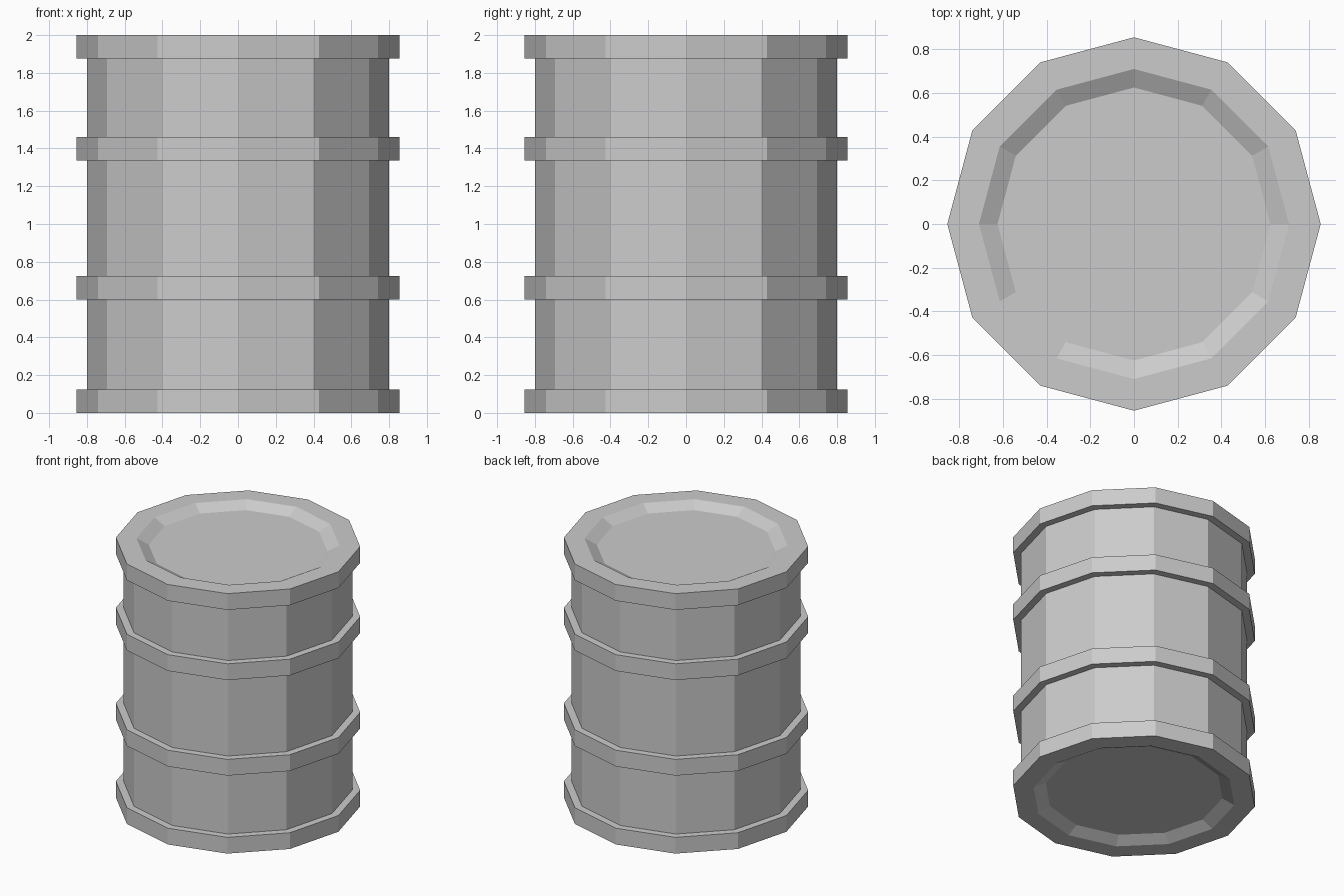
import bpy
import bmesh
from math import cos, sin, pi

SIDES = 12
BODY_R, HOOP_R = 0.80, 0.855
LIP_R, PAN_R, PAN_DEPTH = 0.71, 0.625, 0.045
HOOP_H = 0.125
HEIGHT = 2.0

default = bpy.data.objects.get("Cube")
if default:
    bpy.data.objects.remove(default, do_unlink=True)

steel = bpy.data.materials.new("grey steel")
steel.use_nodes = True
colour = (0.6, 0.6, 0.6, 1.0)
steel.diffuse_color = colour
steel.node_tree.nodes["Principled BSDF"].inputs["Base Color"].default_value = colour


def lathe(name, profile):
    """Spin a bottom-to-top (radius, height) profile into a faceted, capped solid."""
    bm = bmesh.new()
    rings = [[bm.verts.new((r * cos(2 * pi * i / SIDES), r * sin(2 * pi * i / SIDES), z))
              for i in range(SIDES)] for r, z in profile]
    for low, high in zip(rings, rings[1:]):
        for i in range(SIDES):
            j = (i + 1) % SIDES
            bm.faces.new((low[i], low[j], high[j], high[i]))
    bm.faces.new(rings[0][::-1])
    bm.faces.new(rings[-1])
    mesh = bpy.data.meshes.new(name)
    bm.to_mesh(mesh)
    bm.free()
    mesh.materials.append(steel)
    obj = bpy.data.objects.new(name, mesh)
    bpy.context.collection.objects.link(obj)
    return obj


# Half profile: sunken end pan, rim, then the raised hoop above it
lower = [
    (PAN_R, PAN_DEPTH), (LIP_R, 0), (HOOP_R, 0), (HOOP_R, HOOP_H), (BODY_R, HOOP_H),
    (BODY_R, 0.60), (HOOP_R, 0.60), (HOOP_R, 0.725), (BODY_R, 0.725),
]
# Upper half: second raised hoop, top rim and the matching sunken lid
upper = [
    (BODY_R, 1.335), (HOOP_R, 1.335), (HOOP_R, 1.46), (BODY_R, 1.46),
] + [(r, HEIGHT - z) for r, z in reversed(lower[:5])]

lathe("barrel", lower + upper)
